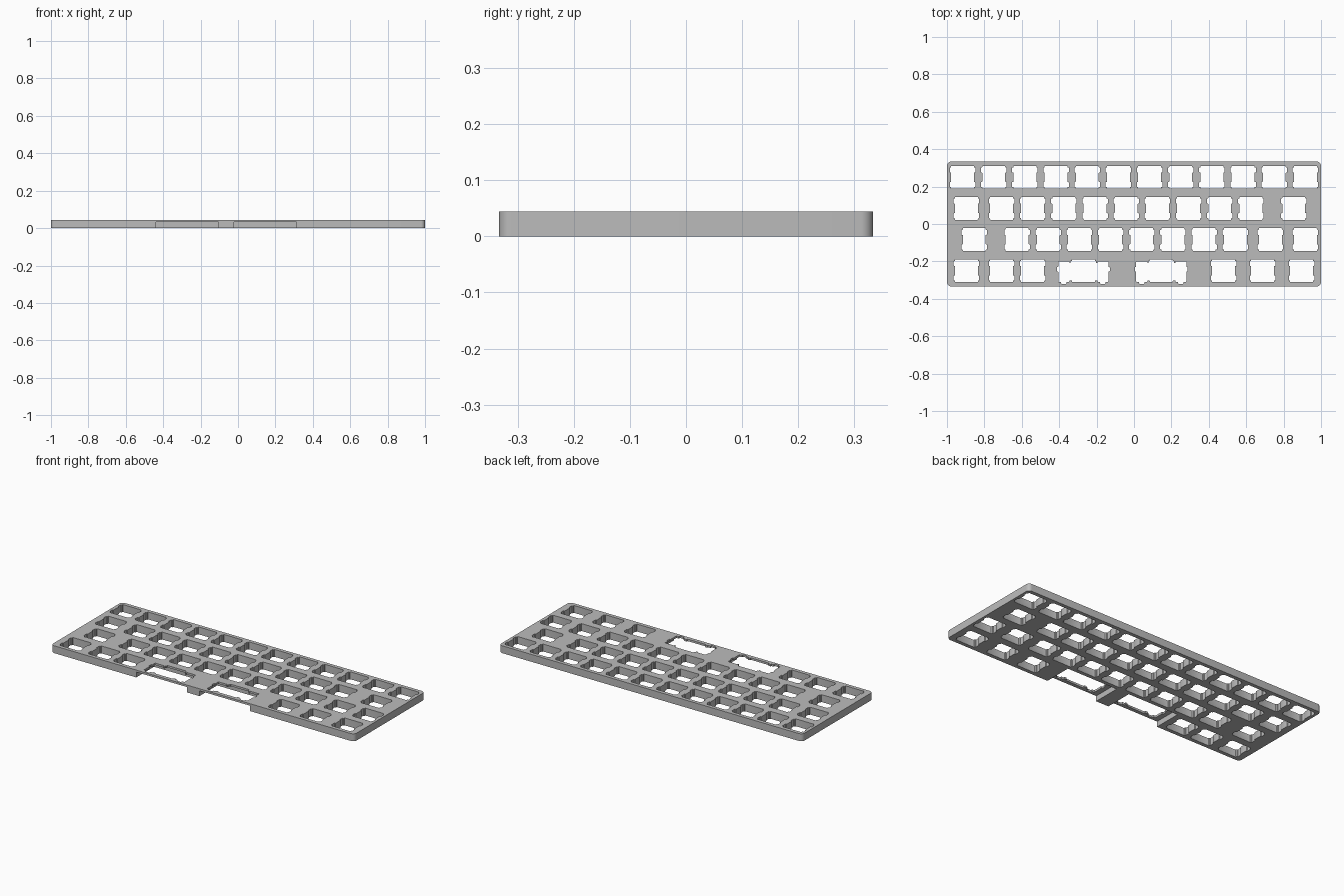
import bpy, bmesh, math

if "Cube" in bpy.data.objects:
    bpy.data.objects.remove(bpy.data.objects["Cube"])

U = 2 / 12            # one key pitch
MM = U / 19.05        # one millimetre
H = 0.044             # plate height
THIN = 0.032          # underside of the thin stabiliser areas

grey = bpy.data.materials.new("plate grey")
grey.diffuse_color = (0.5, 0.5, 0.5, 1)
grey.use_nodes = True
grey.node_tree.nodes["Principled BSDF"].inputs["Base Color"].default_value = grey.diffuse_color


def prism(bm, pts, cx, cy, z0, z1, radius=0.0, seg=2):
    """Vertical prism from a profile, with rounded upright edges."""
    b = bmesh.new()
    face = b.faces.new([b.verts.new((cx + x, cy + y, z0)) for x, y in pts])
    ext = bmesh.ops.extrude_face_region(b, geom=[face])["geom"]
    tops = [v for v in ext if isinstance(v, bmesh.types.BMVert)]
    bmesh.ops.translate(b, verts=tops, vec=(0, 0, z1 - z0))
    if radius:
        upright = [e for e in b.edges if abs(e.verts[0].co.z - e.verts[1].co.z) > 1e-4]
        bmesh.ops.bevel(b, geom=upright, offset=radius, offset_type='OFFSET',
                        segments=seg, profile=0.5, affect='EDGES')
    bmesh.ops.recalc_face_normals(b, faces=b.faces)
    tmp = bpy.data.meshes.new("tmp")
    b.to_mesh(tmp)
    b.free()
    bm.from_mesh(tmp)
    bpy.data.meshes.remove(tmp)


def rect(x0, y0, x1, y1):
    return [(x0, y0), (x1, y0), (x1, y1), (x0, y1)]


def make(name, bm):
    me = bpy.data.meshes.new(name)
    bm.to_mesh(me)
    bm.free()
    me.materials.append(grey)
    ob = bpy.data.objects.new(name, me)
    bpy.context.collection.objects.link(ob)
    return ob


# Switch opening: square hole with clip notches on both sides
half = [(7, -7), (7, -6), (7.8, -6), (7.8, -2.9), (7, -2.9),
        (7, 2.9), (7.8, 2.9), (7.8, 6), (7, 6), (7, 7)]
switch = [(x * MM, y * MM) for x, y in half + [(-x, -y) for x, y in half]]

# Stabiliser opening: slot with a foot at the front and a notch on the outer side
stab = [(-3.375, -6.77), (-1.65, -6.77), (-1.65, -7.97), (1.65, -7.97),
        (1.65, -6.77), (3.375, -6.77), (3.375, -0.5), (4.2, -0.5),
        (4.2, 2.3), (3.375, 2.3), (3.375, 5.53), (-3.375, 5.53)]

# Key widths in each row, back to front
rows = [[1] * 12,
        [1.25] + [1] * 9 + [1.75],
        [1.75] + [1] * 8 + [1.25, 1],
        [1.25, 1, 1, 2.25, 2.75, 1.25, 1.25, 1.25]]

switches, links, stabs, pockets = (bmesh.new() for _ in range(4))
for r, widths in enumerate(rows):
    cy, left = (1.5 - r) * U, -1.0
    for w in widths:
        cx = left + w * U / 2
        left += w * U
        prism(switches, switch, cx, cy, -0.02, H + 0.02, 0.3 * MM)
        if w > 2:
            # Wide keys: linked stabiliser slots over a pocket open to the front
            prism(links, rect(-11.94 * MM, -5.97 * MM, 11.94 * MM, 4.73 * MM),
                  cx, cy, -0.03, H + 0.03)
            for s in (-1, 1):
                pts = [(s * (11.94 + x) * MM, y * MM) for x, y in stab]
                prism(stabs, pts, cx, cy, -0.04, H + 0.04, 0.3 * MM)
            prism(pockets, rect(-U, -U, U, U / 2), cx, cy, -0.05, THIN)

# Plate with rounded corners
body = bmesh.new()
prism(body, rect(-1, -2 * U, 1, 2 * U), 0, 0, 0, H, 0.022, 8)
plate = make("key_plate", body)

# Cut all openings
for name, bm in (("switch_cutter", switches), ("link_cutter", links),
                 ("stabiliser_cutter", stabs), ("pocket_cutter", pockets)):
    cutter = make(name, bm)
    cutter.hide_render = True
    mod = plate.modifiers.new(name, 'BOOLEAN')
    mod.operation = 'DIFFERENCE'
    mod.solver = 'EXACT'
    mod.object = cutter
    bpy.context.view_layer.objects.active = plate
    bpy.ops.object.modifier_apply(modifier=name)
    bpy.data.objects.remove(cutter)

bpy.ops.object.select_all(action='DESELECT')
plate.select_set(True)
bpy.context.view_layer.objects.active = plate
bpy.ops.object.shade_smooth_by_angle(angle=math.radians(30))
